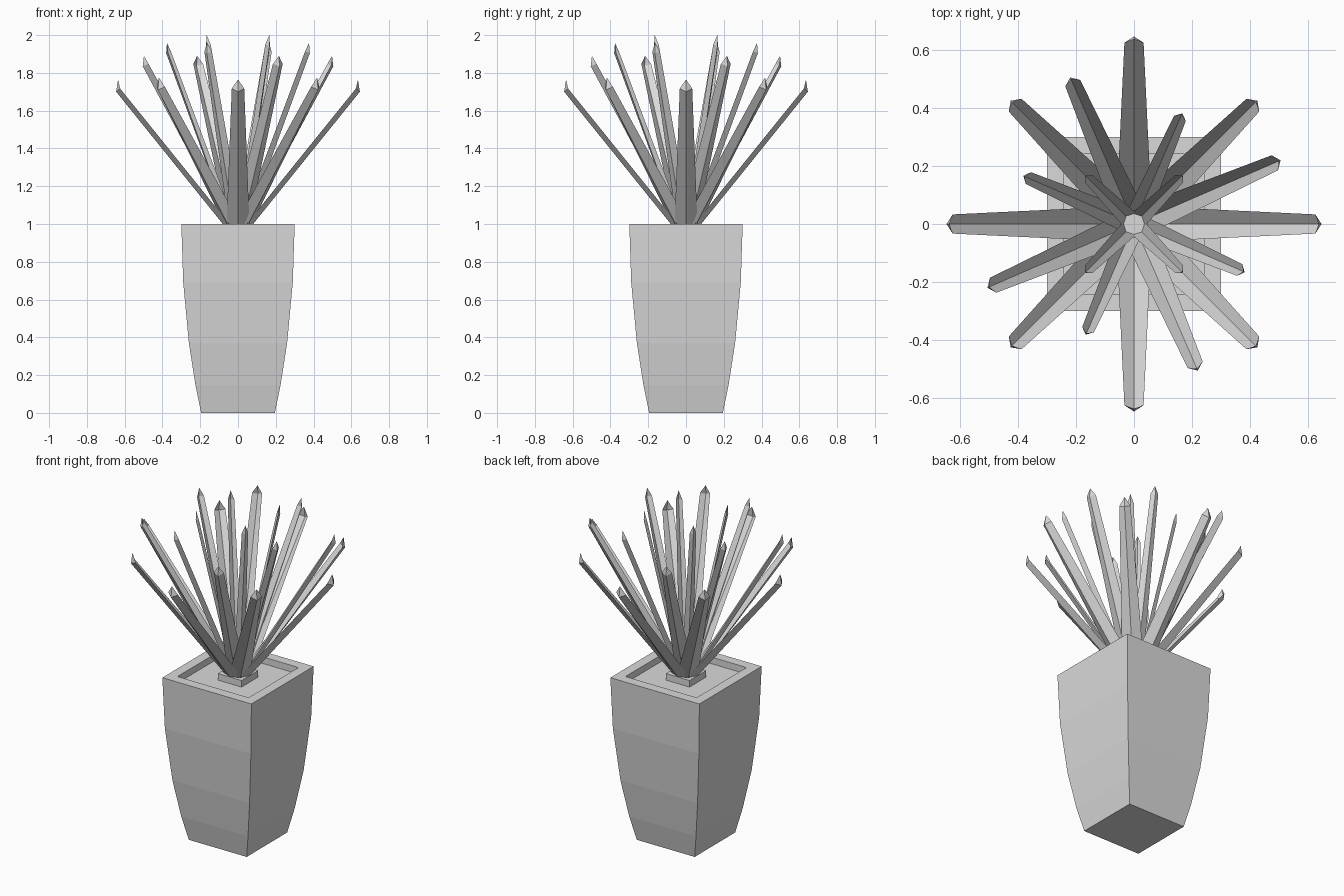
import bpy
import bmesh
from math import radians, cos, sin
from mathutils import Vector, Matrix

cube = bpy.data.objects.get("Cube")
if cube:
    bpy.data.objects.remove(cube, do_unlink=True)

# Single matte grey
GREY = (0.7, 0.7, 0.7, 1.0)
mat = bpy.data.materials.new("light_grey")
mat.use_nodes = True
mat.diffuse_color = GREY
bsdf = next(n for n in mat.node_tree.nodes if n.type == 'BSDF_PRINCIPLED')
bsdf.inputs["Base Color"].default_value = GREY


def add_object(name, bm):
    bmesh.ops.recalc_face_normals(bm, faces=bm.faces)
    mesh = bpy.data.meshes.new(name)
    bm.to_mesh(mesh)
    bm.free()
    mesh.materials.append(mat)
    obj = bpy.data.objects.new(name, mesh)
    bpy.context.collection.objects.link(obj)
    return obj


def square_loft(name, profile):
    """Stack square rings given as (half width, height) and cap both ends."""
    bm = bmesh.new()
    rings = [[bm.verts.new((sx * h, sy * h, z))
              for sx, sy in ((-1, -1), (1, -1), (1, 1), (-1, 1))]
             for h, z in profile]
    for low, high in zip(rings, rings[1:]):
        for i in range(4):
            j = (i + 1) % 4
            bm.faces.new((low[i], low[j], high[j], high[i]))
    bm.faces.new(rings[0][::-1])
    bm.faces.new(rings[-1])
    return add_object(name, bm)


def leaf(name, angle, base, end, tip, base_width, end_width, depth):
    """Folded leaf: keel below, raised edges, upturned point. Points are (radius, height)."""
    keel_base = Vector((base[0], 0, base[1]))
    keel_end = Vector((end[0], 0, end[1]))
    along = (keel_end - keel_base).normalized()
    lift = Vector((-along.z, 0, along.x)) * depth
    bm = bmesh.new()
    kb, ke = bm.verts.new(keel_base), bm.verts.new(keel_end)
    point = bm.verts.new((tip[0], 0, tip[1]))
    for side in (1, -1):
        eb = bm.verts.new(keel_base + lift + Vector((0, side * base_width, 0)))
        ee = bm.verts.new(keel_end + lift + Vector((0, side * end_width, 0)))
        strip = (kb, ke, ee, eb)
        cap = (ke, point, ee)
        bm.faces.new(strip[::side])
        bm.faces.new(cap[::side])
    obj = add_object(name, bm)
    obj.data.transform(Matrix.Rotation(radians(angle), 4, 'Z'))
    return obj


# Tapered square pot with a shallow recess
square_loft("pot", [(0.195, 0), (0.225, 0.145), (0.26, 0.37), (0.29, 0.69),
                    (0.30, 1.0), (0.24, 1.0), (0.24, 0.96)])

# Small block holding the leaves
square_loft("plant_base", [(0.08, 0.955), (0.08, 1.0)])

# Rings of four leaves: start angle, base, end, tip, widths, fold depth
RINGS = {
    "outer_leaf": (0, (0.04, 0.95), (0.645, 1.70), (0.635, 1.765), 0.062, 0.033, 0.027),
    "diagonal_leaf": (45, (0.04, 0.95), (0.60, 1.71), (0.592, 1.775), 0.062, 0.031, 0.027),
    "middle_leaf": (23.5, (0.035, 0.955), (0.55, 1.835), (0.543, 1.89), 0.052, 0.028, 0.025),
    "inner_leaf": (66.5, (0.035, 0.955), (0.415, 1.905), (0.41, 1.96), 0.040, 0.022, 0.020),
    "centre_leaf": (45, (0.03, 0.96), (0.237, 1.945), (0.234, 2.0), 0.032, 0.018, 0.016),
}
for name, (start, *shape) in RINGS.items():
    for k in range(4):
        leaf(f"{name}_{k + 1}", start + 90 * k, *shape)
